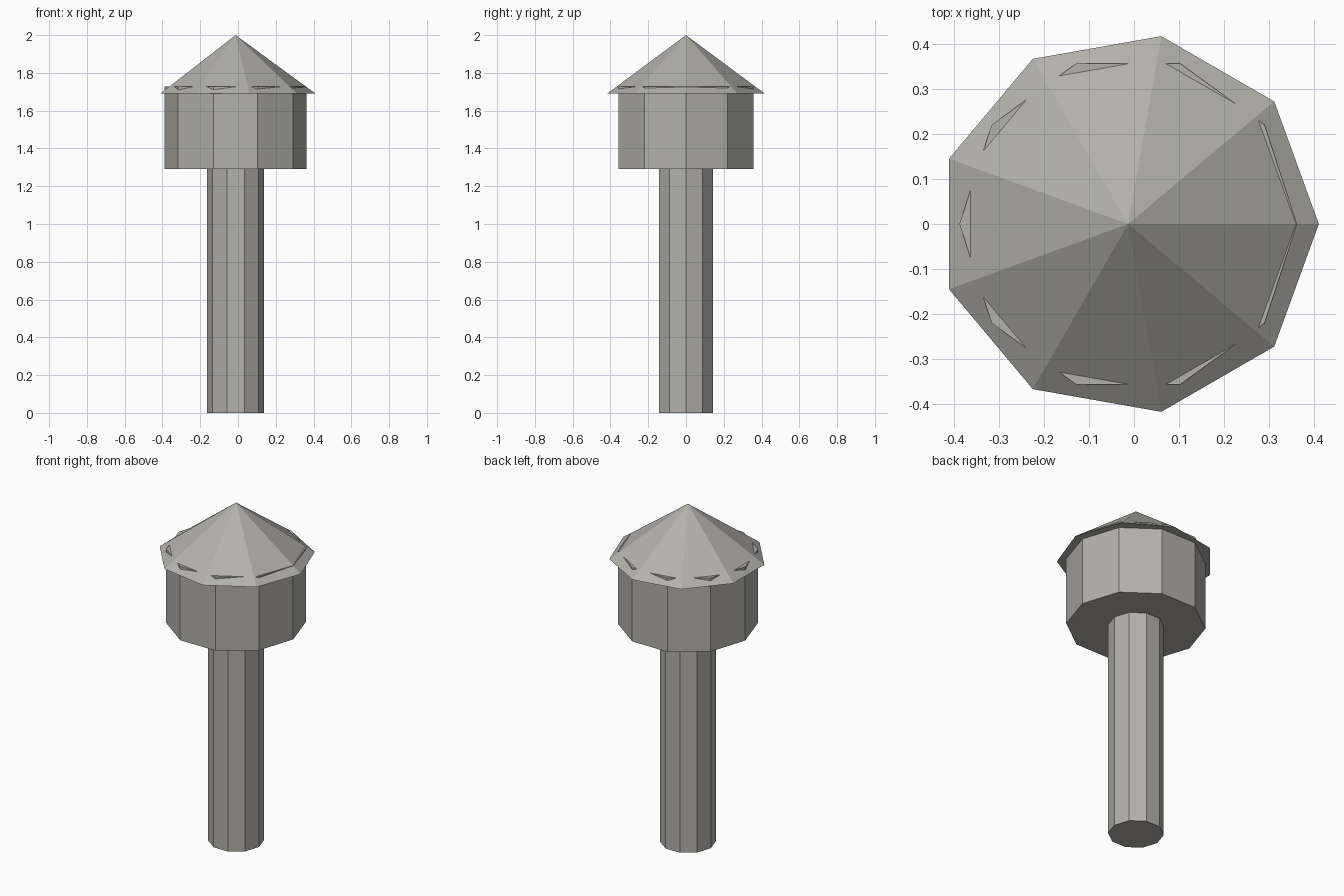
import bpy

cube = bpy.data.objects.get("Cube")
if cube:
    bpy.data.objects.remove(cube, do_unlink=True)

AXIS_X = -0.013  # shared axis of all parts

# One warm grey stone colour
stone = bpy.data.materials.new("warm_grey")
stone.use_nodes = True
colour = (0.45, 0.44, 0.40, 1.0)
stone.diffuse_color = colour
stone.node_tree.nodes["Principled BSDF"].inputs["Base Color"].default_value = colour


def tapered_part(name, sides, bottom_radius, top_radius, bottom, top):
    """Faceted prism or cone with one corner pointing along +x."""
    bpy.ops.mesh.primitive_cone_add(
        vertices=sides, radius1=bottom_radius, radius2=top_radius,
        depth=top - bottom, location=(AXIS_X, 0, (bottom + top) / 2))
    part = bpy.context.object
    part.name = name
    # Turn the mesh so that its first corner lies on +x
    for v in part.data.vertices:
        x, y, z = v.co
        v.co = (y, -x, z)
    part.data.materials.append(stone)
    bpy.ops.object.shade_flat()
    return part


# Slender post, wide drum and overhanging roof; the drum corners pierce the roof
tapered_part("post", 10, 0.15, 0.15, 0.0, 1.29)
tapered_part("drum", 10, 0.375, 0.375, 1.29, 1.727)
tapered_part("roof", 9, 0.424, 0.0, 1.69, 2.0)
